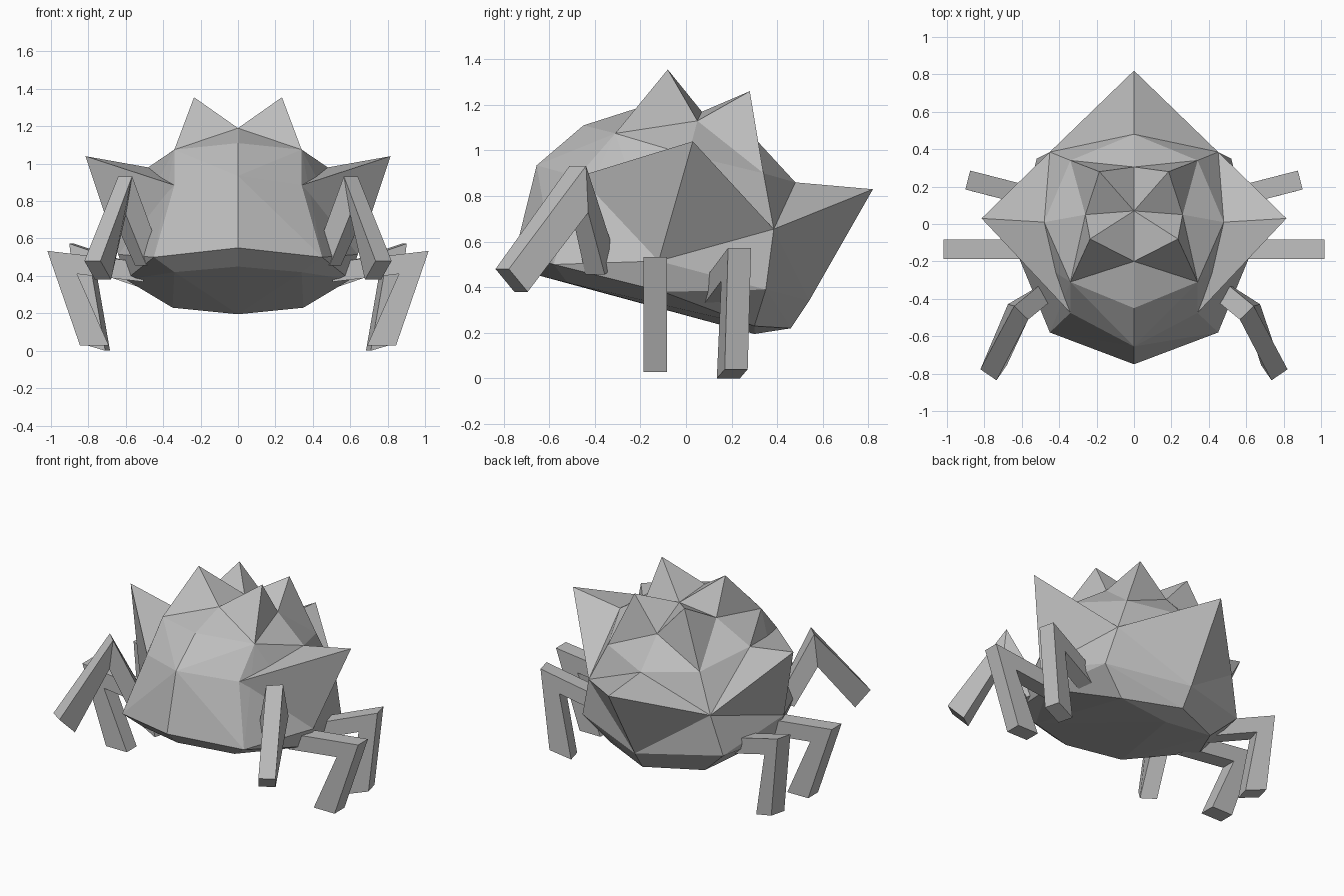
import bpy, bmesh
from mathutils import Vector

cube = bpy.data.objects.get("Cube")
if cube:
    bpy.data.objects.remove(cube)

grey = bpy.data.materials.new("stone_grey")
grey.use_nodes = True
colour = (0.52, 0.52, 0.52, 1)
grey.diffuse_color = colour
grey.node_tree.nodes["Principled BSDF"].inputs["Base Color"].default_value = colour


def finish(name, bm):
    bmesh.ops.recalc_face_normals(bm, faces=bm.faces)
    mesh = bpy.data.meshes.new(name)
    bm.to_mesh(mesh)
    bm.free()
    mesh.materials.append(grey)
    obj = bpy.data.objects.new(name, mesh)
    bpy.context.collection.objects.link(obj)
    return obj


def flip(p):
    return Vector((-p[0], p[1], p[2]))


def hull(name, points):
    """Faceted solid wrapped round a set of points."""
    bm = bmesh.new()
    for p in points:
        bm.verts.new(p)
    out = bmesh.ops.convex_hull(bm, input=bm.verts)
    loose = {v for v in out["geom_interior"] + out["geom_unused"]
             if isinstance(v, bmesh.types.BMVert)}
    bmesh.ops.delete(bm, geom=list(loose), context='VERTS')
    return finish(name, bm)


# Shell corners on the centre line
mid = {
    "crown": (0, 0.07, 1.17), "brow": (0, -0.2, 1.19),
    "forehead": (0, -0.45, 1.11), "face": (0, -0.655, 0.935),
    "lip": (0, -0.75, 0.55), "chin": (0, -0.64, 0.45),
    "belly": (0, 0.3, 0.195), "tail_base": (0, 0.46, 0.22),
    "rump": (0, 0.54, 0.34), "back": (0, 0.48, 0.86),
    "nape": (0, 0.305, 1.05),
}
# Shell corners on the left side
side = {
    "temple": (0.34, -0.31, 1.075), "cheek": (0.34, -0.475, 0.885),
    "jaw": (0.34, -0.58, 0.64), "lip_end": (0.45, -0.58, 0.5),
    "flank": (0.64, -0.12, 0.515), "hip": (0.45, 0.385, 0.655),
    "shoulder": (0.48, 0.01, 0.98), "ridge": (0.26, 0.05, 1.13),
    "haunch": (0.34, 0.34, 0.9), "keel_front": (0.34, -0.52, 0.42),
    "keel_side": (0.6, -0.1, 0.38), "keel_back": (0.35, 0.3, 0.23),
    "thigh_root": (0.52, 0.35, 0.39),
}
hull("body_shell", list(mid.values()) + list(side.values())
     + [flip(p) for p in side.values()])

# Tail spike
hull("tail_spike", [(0, 0.82, 0.83), mid["back"], mid["rump"], mid["tail_base"],
                    side["hip"], flip(side["hip"])])

# Paired spikes: tip, then the shell corners they grow from
corners = {**mid, **side}
spikes = {
    "side_spike": ((0.815, 0.03, 1.04), "cheek flank hip shoulder"),
    "front_crown_spike": ((0.235, -0.08, 1.355), "temple ridge crown brow"),
    "rear_crown_spike": ((0.185, 0.28, 1.26), "ridge crown nape haunch"),
}
for name, (tip, base) in spikes.items():
    points = [tip] + [corners[c] for c in base.split()]
    hull("left_" + name, points)
    hull("right_" + name, [flip(p) for p in points])


def leg(name, path, half, sole, mirrored):
    """Mitred square bar through root, knee and foot; sole tilts the end cut."""
    root, knee, foot = [flip(p) if mirrored else Vector(p) for p in path]
    up = Vector((0, 0, 1))

    def across(a, b):
        return (b - a).cross(up).normalized()

    w1, w2 = across(root, knee), across(root, foot)
    n1 = w1.cross(knee - root).normalized()
    out = (foot - root).copy()
    out.z = 0
    out.normalize()
    wk = (w1 + w2).normalized()
    n2 = wk.cross(foot - knee).normalized()
    if n2.dot(out) < 0:
        n2 = -n2
    miter = (n1 + n2) * half / (1 + n1.dot(n2))
    cut = out * sole[0] + up * sole[1]
    bm = bmesh.new()
    rings = []
    for centre, rise, wide in ((root, n1 * half, w1), (knee, miter, wk), (foot, cut, w2)):
        rings.append([bm.verts.new(centre + rise * r + wide * 0.052 * s)
                      for r, s in ((1, 1), (1, -1), (-1, -1), (-1, 1))])
    for a, b in zip(rings, rings[1:]):
        for i in range(4):
            j = (i + 1) % 4
            bm.faces.new((a[i], a[j], b[j], b[i]))
    bm.faces.new(rings[0])
    bm.faces.new(rings[-1])
    finish(name, bm)


# Legs: path, half thickness, end cut (outward, upward)
legs = {
    "front_leg": (((0.48, -0.37, 0.48), (0.62, -0.47, 0.83), (0.75, -0.765, 0.43)),
                  0.055, (0.05, 0.05)),
    "middle_leg": (((0.5, -0.135, 0.42), (0.94, -0.135, 0.472), (0.768, -0.135, 0.028)),
                   0.052, (0.077, 0)),
    "rear_leg": (((0.48, 0.13, 0.38), (0.83, 0.22, 0.5), (0.765, 0.203, 0.02)),
                 0.05, (0.07, 0.02)),
}
for name, (path, half, sole) in legs.items():
    leg("left_" + name, path, half, sole, False)
    leg("right_" + name, path, half, sole, True)
